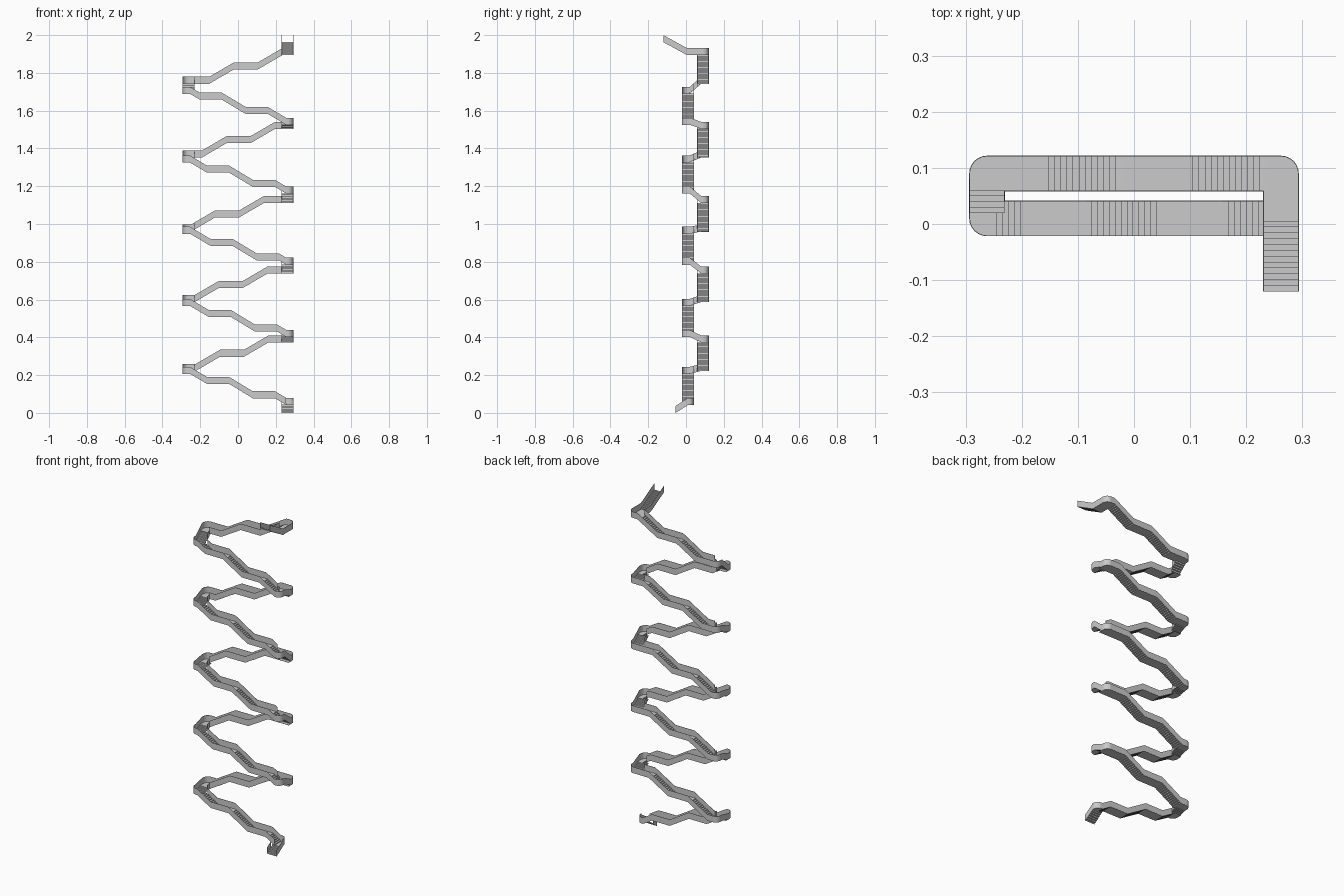
import bpy, bmesh, math

if "Cube" in bpy.data.objects:
    bpy.data.objects.remove(bpy.data.objects["Cube"])

H = 0.037          # side panel height
W = 0.031          # half width of the stair
XC = 0.262         # centre of the turning landings in x
YF, YB = 0.01, 0.09  # centre lines of front and back lanes
RISE = 0.0758      # rise of a full flight
SLOPE = 0.59
TREAD = 0.0106
XE = 0.255         # where the ramps end inside a turning landing
XI = XC - W
Y0, Y1 = 0.02, 0.08  # extent of the cross flights


def level(n, shift=0.0):
    """Floor height of the n-th landing."""
    return 0.078 + RISE * n + shift


def sheet(name, faces, thick=0.0015):
    me = bpy.data.meshes.new(name)
    ob = bpy.data.objects.new(name, me)
    bpy.context.collection.objects.link(ob)
    bm = bmesh.new()
    for f in faces:
        bm.faces.new([bm.verts.new(p) for p in f])
    bmesh.ops.remove_doubles(bm, verts=bm.verts, dist=0.00005)
    bm.to_mesh(me)
    bm.free()
    m = ob.modifiers.new("thickness", 'SOLIDIFY')
    m.thickness = thick
    m.offset = 0


def panel(pts):
    """Upright panel faces along a list of 3D points."""
    return [[a, b, (b[0], b[1], b[2] + H), (a[0], a[1], a[2] + H)]
            for a, b in zip(pts, pts[1:])]


def clip(prof, lo, hi):
    """Cut a (position, height) profile to lo..hi."""
    def z_at(t):
        for (t0, z0), (t1, z1) in zip(prof, prof[1:]):
            if min(t0, t1) - 1e-6 <= t <= max(t0, t1) + 1e-6 and t0 != t1:
                return z0 + (z1 - z0) * (t - t0) / (t1 - t0)
        return prof[0][1]
    out = [p for p in prof if lo < p[0] < hi]
    first, last = (lo, hi) if prof[0][0] < prof[-1][0] else (hi, lo)
    return [(first, z_at(first))] + out + [(last, z_at(last))]


def run(name, prof, centre, axis, limits):
    """Stepped floor plus a panel each side; limits = panel extents per side."""
    def pt(t, side, z):
        c = centre + side * W
        return (t, c, z) if axis == 'x' else (c, t, z)
    line = [prof[0]]
    for (t0, z0), (t1, z1) in zip(prof, prof[1:]):
        flat = abs(z1 - z0) < 1e-5
        n = 1 if flat else max(1, round(abs(t1 - t0) / TREAD))
        for i in range(n):
            z = z0 + (z1 - z0) * (i + 1) / n
            if not flat:
                line.append((t0 + (t1 - t0) * i / n, z))
            line.append((t0 + (t1 - t0) * (i + 1) / n, z))
    sheet(name + "_steps", [[pt(a[0], -1, a[1]), pt(b[0], -1, b[1]),
                             pt(b[0], 1, b[1]), pt(a[0], 1, a[1])]
                            for a, b in zip(line, line[1:])])
    for side, lim in zip((-1, 1), limits):
        sheet(name + "_side_panel",
              panel([pt(t, side, z) for t, z in clip(prof, *lim)]))


def pad(name, sx, yc, d, z):
    """Turning landing with one rounded outer corner."""
    arc = [(sx * (XC + W * math.sin(a)), yc + d * W * math.cos(a), z)
           for a in (math.radians(15 * i) for i in range(7))]
    inner = sx * XE
    sheet(name + "_floor", [[(inner, yc + d * W, z)] + arc +
                            [(sx * (XC + W), yc - d * W, z), (inner, yc - d * W, z)]])
    sheet(name + "_wall", panel([(inner, yc + d * W, z)] + arc +
                                [(sx * (XC + W), yc - d * 0.01, z)]))


front_start = [0.195, 0.205, 0.215, 0.195, 0.157]   # first landing of each front lane
back_start = [-0.225, -0.23, -0.25, -0.19, -0.152]  # first flight of each back lane
front_shift = [0.0, -0.025, -0.028, -0.018, -0.011]  # height trim per lane
back_shift = [-0.008, -0.022, -0.028, -0.014, -0.003]

for i in range(5):
    n = 5 * i
    # front lane, climbing to the left
    a, s = front_start[i], front_shift[i]
    l0, l1 = level(n, s), level(n + 1, s)
    za = l0 - (XE - a) * SLOPE
    e = a - 0.243 - 0.117
    zb = l1 + (e + XE) * SLOPE
    far = XE if i == 0 else XI
    run("front_lane", [(XE, za), (a, l0), (a - 0.117, l0),
                       (a - 0.243, l1), (e, l1), (-XE, zb)],
        YF, 'x', ((-XE, XE), (-XI, far)))
    # entry: ground flight, or the cross flight from the back lane
    if i == 0:
        run("entry_flight", [(-0.055, 0.0), (0.012, za)], XC, 'y',
            ((-0.055, -0.021), (-0.055, 0.012)))
        pad("entry_landing", 1, YF, 1, za)
    else:
        pad("right_front_landing", 1, YF, -1, za)
        run("right_cross_flight", [(Y1, level(n - 1, back_shift[i - 1])), (Y0, za)],
            XC, 'y', ((0.04, 0.06), (Y0, Y1)))
    # left turn
    s = back_shift[i]
    zc, zd, ze = (level(n + k, s) for k in (2, 3, 4))
    pad("left_front_landing", -1, YF, -1, zb)
    run("left_cross_flight", [(Y0, zb), (Y1, zc)], -XC, 'y',
        ((Y0, Y1), (0.04, 0.06)))
    pad("left_back_landing", -1, YB, 1, zc)
    # back lane, climbing to the right
    b = back_start[i]
    run("back_lane", [(-XE, zc), (b, zc), (b + 0.13, zd),
                      (b + 0.257, zd), (b + 0.387, ze), (XE, ze)],
        YB, 'x', ((-XI, XI), (-XE, XE)))
    pad("right_back_landing", 1, YB, 1, ze)

# exit flight at the top, heading to the front
run("exit_flight", [(0.09, ze), (0.005, ze), (-0.12, 2 - H)],
    XC, 'y', ((-0.12, 0.059), (-0.12, 0.09)))
